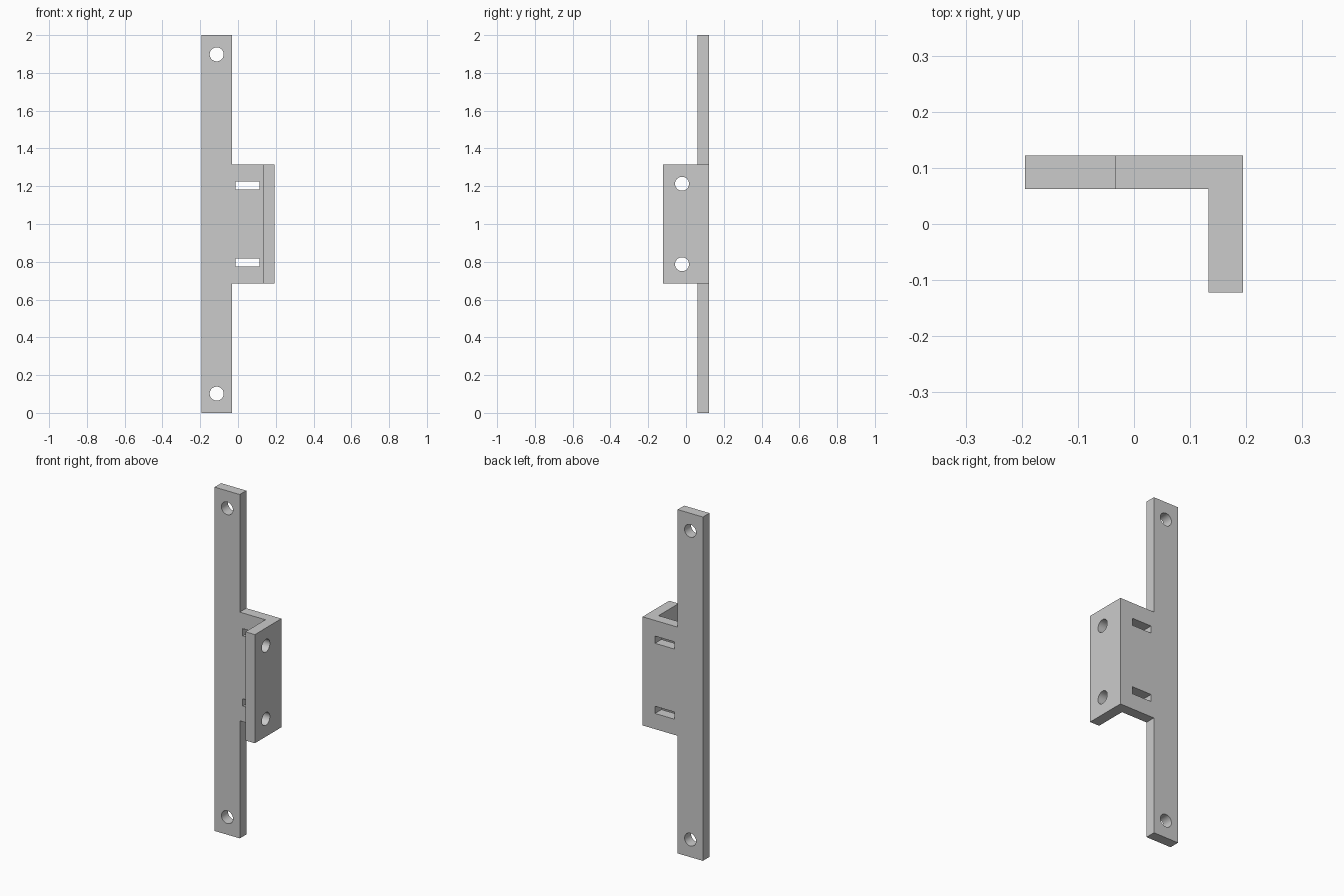
import bpy, bmesh, math
from mathutils import Vector

if "Cube" in bpy.data.objects:
    bpy.data.objects.remove(bpy.data.objects["Cube"])

XL, XM, XI, XR = -0.194, -0.032, 0.133, 0.194   # strip left, strip right, flange inside, flange outside
YF, YI, YB = -0.122, 0.062, 0.122               # flange front, plate front, plate back
Z0, Z1 = 0.684, 1.316                           # tab bottom and top


def extrude(bm, face, dy):
    out = bmesh.ops.extrude_face_region(bm, geom=[face])["geom"]
    bmesh.ops.translate(bm, vec=(0, dy, 0), verts=[v for v in out if isinstance(v, bmesh.types.BMVert)])


# bracket: flat strip with side tab and a flange folded forward
bm = bmesh.new()
outline = [(XL, 0), (XM, 0), (XM, Z0), (XI, Z0), (XR, Z0), (XR, Z1), (XI, Z1),
           (XM, Z1), (XM, 2), (XL, 2)]
back = [bm.verts.new((x, YB, z)) for x, z in outline]
front = [bm.verts.new((x, YI, z)) for x, z in outline]
n = len(outline)
for i in range(n):
    j = (i + 1) % n
    bm.faces.new((front[i], front[j], back[j], back[i]))
bm.faces.new(back)
bm.faces.new(front[:4] + front[6:])
flange_root = bm.faces.new(front[3:7])
extrude(bm, flange_root, YF - YI)
bmesh.ops.delete(bm, geom=[f for f in bm.faces if f == flange_root], context='FACES_ONLY')
bmesh.ops.recalc_face_normals(bm, faces=bm.faces)
bmesh.ops.dissolve_limit(bm, angle_limit=0.01, verts=bm.verts, edges=bm.edges)
mesh = bpy.data.meshes.new("bracket")
bm.to_mesh(mesh)
bm.free()
bracket = bpy.data.objects.new("bracket", mesh)
bpy.context.collection.objects.link(bracket)


def cut(cutter, name):
    cutter.name = name
    mod = bracket.modifiers.new(name, 'BOOLEAN')
    mod.operation, mod.solver, mod.object = 'DIFFERENCE', 'EXACT', cutter
    bpy.context.view_layer.objects.active = bracket
    bpy.ops.object.modifier_apply(modifier=name)
    bpy.data.objects.remove(cutter)


def hole(loc, rot, name):
    bpy.ops.mesh.primitive_cylinder_add(vertices=40, radius=0.037, depth=0.12, location=loc, rotation=rot)
    cut(bpy.context.object, name)


for s in (-1, 1):
    # strip end holes, flange holes, tab slots
    hole((-0.113, (YI + YB) / 2, 1 + s * 0.898), (math.pi / 2, 0, 0), "strip_hole")
    hole(((XI + XR) / 2, -0.021, 1 + s * 0.213), (0, math.pi / 2, 0), "flange_hole")
    bpy.ops.mesh.primitive_cube_add(size=1, location=(0.0505, (YI + YB) / 2, 1 + s * 0.204))
    slot = bpy.context.object
    slot.scale = (0.127, 0.12, 0.042)
    bpy.context.view_layer.update()
    cut(slot, "tab_slot")

# smooth hole walls, sharp edges elsewhere
bpy.ops.object.select_all(action='DESELECT')
bracket.select_set(True)
bpy.context.view_layer.objects.active = bracket
bpy.ops.object.shade_smooth_by_angle(angle=math.radians(30))
